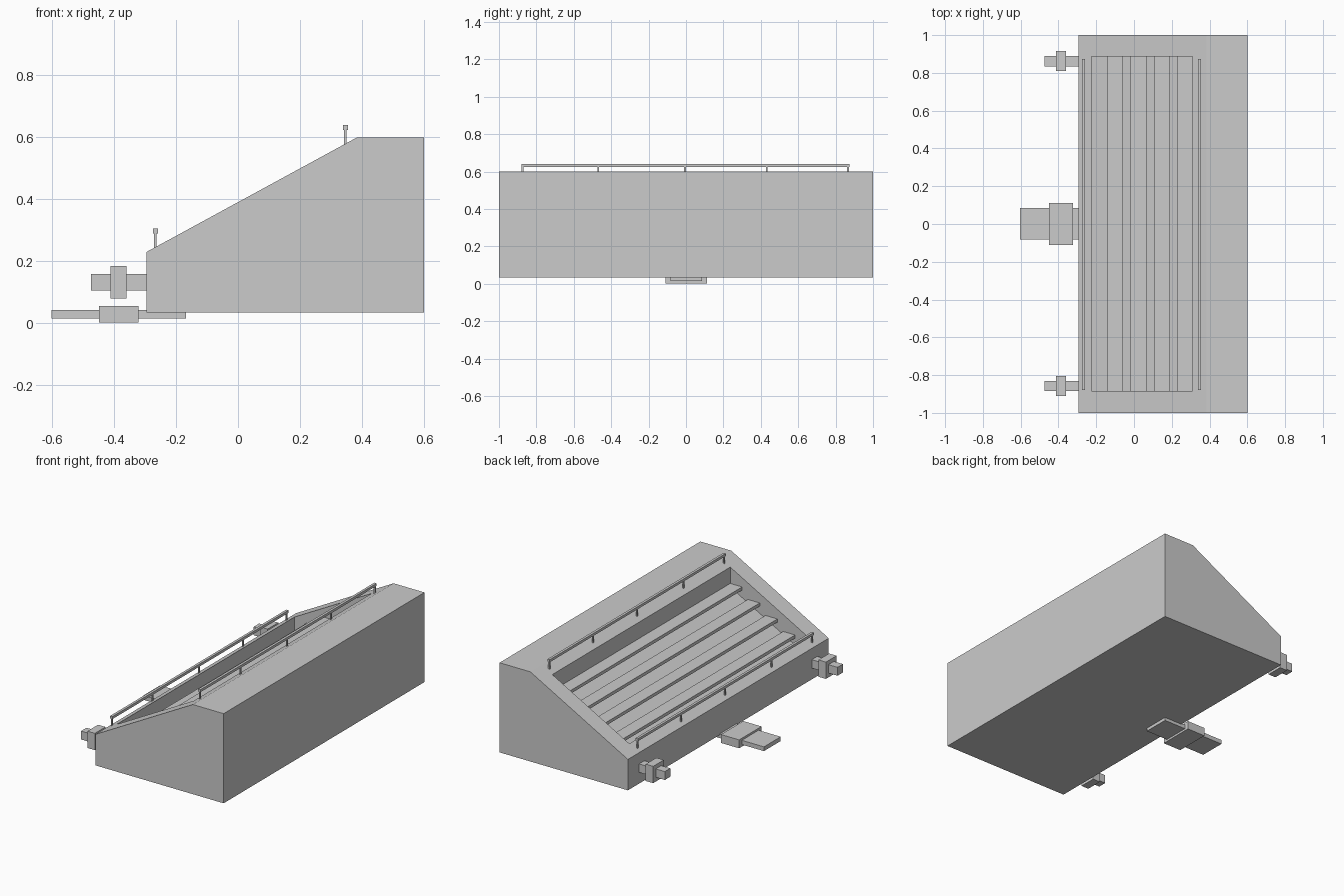
import bpy, bmesh

if "Cube" in bpy.data.objects:
    bpy.data.objects.remove(bpy.data.objects["Cube"])


def slope(x):
    return 0.23 + (x + 0.295) * 0.37 / 0.68


def add_mesh(name, bm):
    bmesh.ops.recalc_face_normals(bm, faces=bm.faces)
    mesh = bpy.data.meshes.new(name)
    bm.to_mesh(mesh)
    bm.free()
    obj = bpy.data.objects.new(name, mesh)
    bpy.context.collection.objects.link(obj)
    return obj


def prism(name, profile, y0, y1):
    """Extrude an (x, z) profile along y."""
    bm = bmesh.new()
    face = bm.faces.new([bm.verts.new((x, y0, z)) for x, z in profile])
    ext = bmesh.ops.extrude_face_region(bm, geom=[face])
    verts = [v for v in ext["geom"] if isinstance(v, bmesh.types.BMVert)]
    bmesh.ops.translate(bm, verts=verts, vec=(0, y1 - y0, 0))
    return add_mesh(name, bm)


def box(name, x, y, z):
    return prism(name, [(x[0], z[0]), (x[1], z[0]), (x[1], z[1]), (x[0], z[1])], *y)


# wedge-shaped body with a recess sunk into the slope
body = prism("body", [(-0.295, 0.035), (0.6, 0.035), (0.6, 0.6),
                      (0.385, 0.6), (-0.295, 0.23)], -1, 1)
lo, hi, depth = -0.226, 0.311, 0.125
cutter = prism("recess_cutter", [(lo, slope(lo) - depth), (hi, slope(hi) - depth),
                                 (hi, 0.8), (lo, 0.8)], -0.885, 0.887)
cutter.hide_render = True
mod = body.modifiers.new("recess", 'BOOLEAN')
mod.operation = 'DIFFERENCE'
mod.solver = 'EXACT'
mod.object = cutter
bpy.context.view_layer.objects.active = body
bpy.ops.object.modifier_apply(modifier=mod.name)
bpy.data.objects.remove(cutter)

# stepped slats inside the recess
for i in range(4):
    x = -0.141 + i * 0.123
    z = 0.253 + i * 0.068
    box(f"slat_{i + 1}", (x, x + 0.083), (-0.885, 0.887), (z - 0.02, z))

# handrails along the lower and upper edges of the recess
for name, x, top in (("lower", -0.267, 0.306), ("upper", 0.347, 0.64)):
    box(f"{name}_rail", (x - 0.008, x + 0.008), (-0.88, 0.873), (top - 0.016, top))
    for i, y in enumerate((-0.874, -0.469, -0.006, 0.432, 0.866)):
        box(f"{name}_rail_post_{i + 1}", (x - 0.004, x + 0.004), (y - 0.005, y + 0.005),
            (slope(x) - 0.01, top - 0.014))

# side connectors with collars
for name, y in (("left", -0.858), ("right", 0.862)):
    box(f"{name}_connector", (-0.475, -0.29), (y - 0.027, y + 0.027), (0.106, 0.159))
    box(f"{name}_connector_collar", (-0.412, -0.36), (y - 0.053, y + 0.053), (0.079, 0.185))

# flat central connector under the body
box("central_connector", (-0.603, -0.168), (-0.082, 0.085), (0.015, 0.042))
box("central_connector_collar", (-0.449, -0.322), (-0.11, 0.112), (0.002, 0.055))
